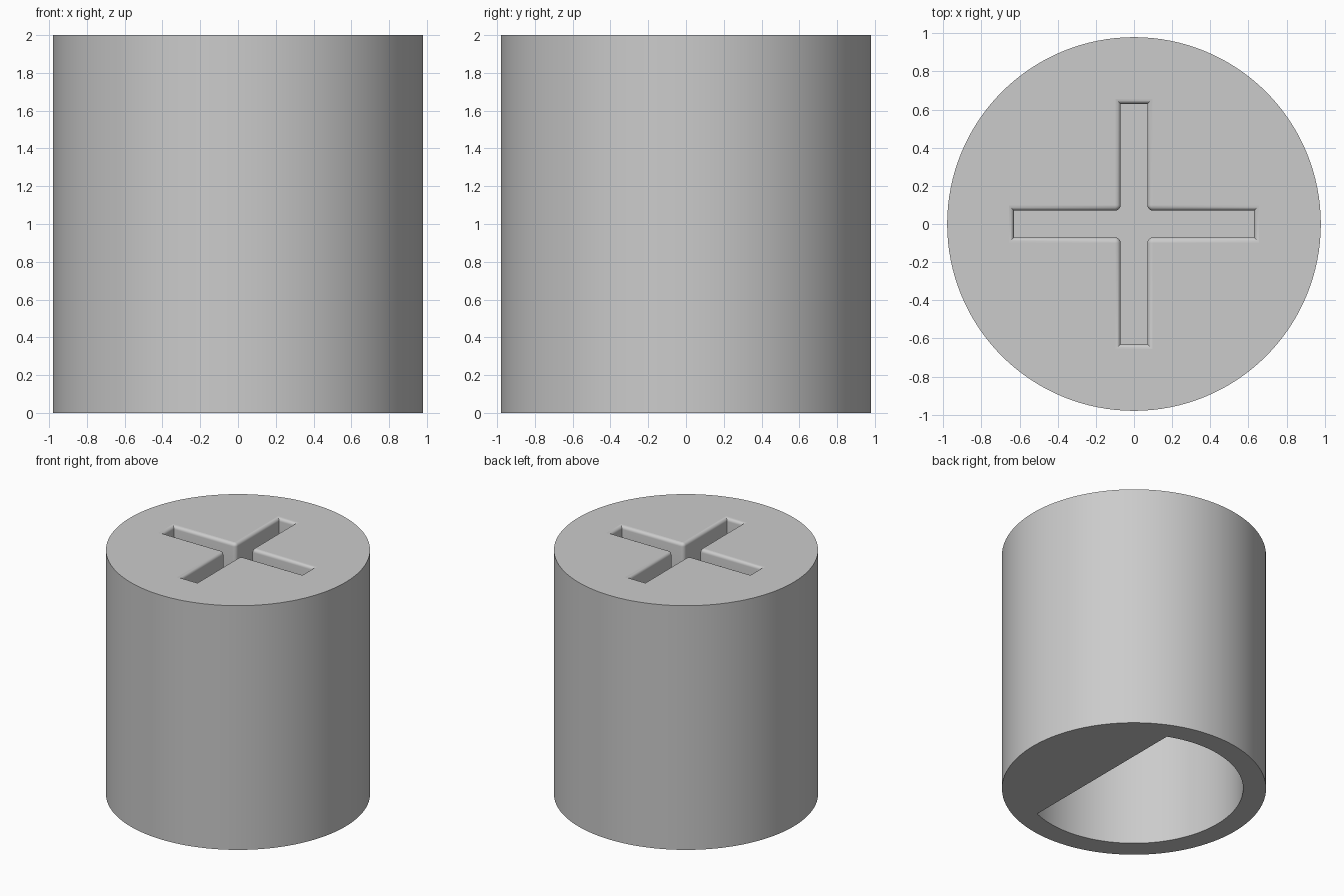
import bpy
import bmesh
from math import cos, sin, pi, acos

HEIGHT, RADIUS = 2.0, 0.98
BORE_RADIUS, BORE_FLAT, BORE_DEPTH = 0.81, 0.31, 1.2
SLOT_HALF_WIDTH, SLOT_REACH, SLOT_DEPTH = 0.07, 0.63, 0.3
CORNER, ROUNDING = 0.03, 0.026

if "Cube" in bpy.data.objects:
    bpy.data.objects.remove(bpy.data.objects["Cube"], do_unlink=True)

grey = bpy.data.materials.new("light grey")
grey.use_nodes = True
colour = (0.6, 0.6, 0.6, 1)
grey.diffuse_color = colour
grey.node_tree.nodes["Principled BSDF"].inputs["Base Color"].default_value = colour


def arc(radius, start, end, count, cx=0, cy=0):
    step = (end - start) / (count - 1)
    return [(cx + radius * cos(start + i * step), cy + radius * sin(start + i * step))
            for i in range(count)]


def cross(grow):
    """Outline of the cross slot, widened by grow, with rounded inner corners."""
    w, reach, r = SLOT_HALF_WIDTH + grow, SLOT_REACH + grow, CORNER - grow
    centre = w + r
    quarter = [(reach, -w), (reach, w)]
    quarter += arc(r, 1.5 * pi, pi, 7, centre, centre)
    outline = []
    for turn in range(4):
        for x, y in quarter:
            for _ in range(turn):
                x, y = -y, x
            outline.append((x, y))
    return outline


bm = bmesh.new()


def ring(points, z):
    return [bm.verts.new((x, y, z)) for x, y in points]


def skin(a, b):
    for i in range(len(a)):
        j = (i + 1) % len(a)
        bm.faces.new((a[i], a[j], b[j], b[i])).smooth = True


def fill_between(a, b):
    edges = [bm.edges.get((r[i - 1], r[i])) for r in (a, b) for i in range(len(r))]
    bmesh.ops.triangle_fill(bm, edges=edges, use_beauty=True)


# Outer wall
circle = arc(RADIUS, 0, 2 * pi, 129)[:-1]
bottom, top = ring(circle, 0), ring(circle, HEIGHT)
skin(bottom, top)

# Cross slot with a rounded rim
steps = 5
rings = [ring(cross(0), HEIGHT - SLOT_DEPTH)]
for i in range(steps + 1):
    a = i / steps * pi / 2
    rings.append(ring(cross(ROUNDING * (1 - cos(a))), HEIGHT - ROUNDING * (1 - sin(a))))
for lower, upper in zip(rings, rings[1:]):
    skin(lower, upper)
bm.faces.new(rings[0])
fill_between(top, rings[-1])

# D-shaped bore from below
half = acos(BORE_FLAT / BORE_RADIUS)
d_shape = arc(BORE_RADIUS, half, 2 * pi - half, 97)
mouth, ceiling = ring(d_shape, 0), ring(d_shape, BORE_DEPTH)
skin(mouth, ceiling)
bm.faces.new(ceiling)
fill_between(bottom, mouth)

# Level faces stay flat
bmesh.ops.recalc_face_normals(bm, faces=bm.faces)
for face in bm.faces:
    if abs(face.normal.z) > 0.999:
        face.smooth = False
for edge in bm.edges:
    if len(edge.link_faces) == 2 and edge.calc_face_angle() > 0.6:
        edge.smooth = False

mesh = bpy.data.meshes.new("slotted_cap")
bm.to_mesh(mesh)
bm.free()
mesh.materials.append(grey)
cap = bpy.data.objects.new("slotted_cap", mesh)
bpy.context.collection.objects.link(cap)
